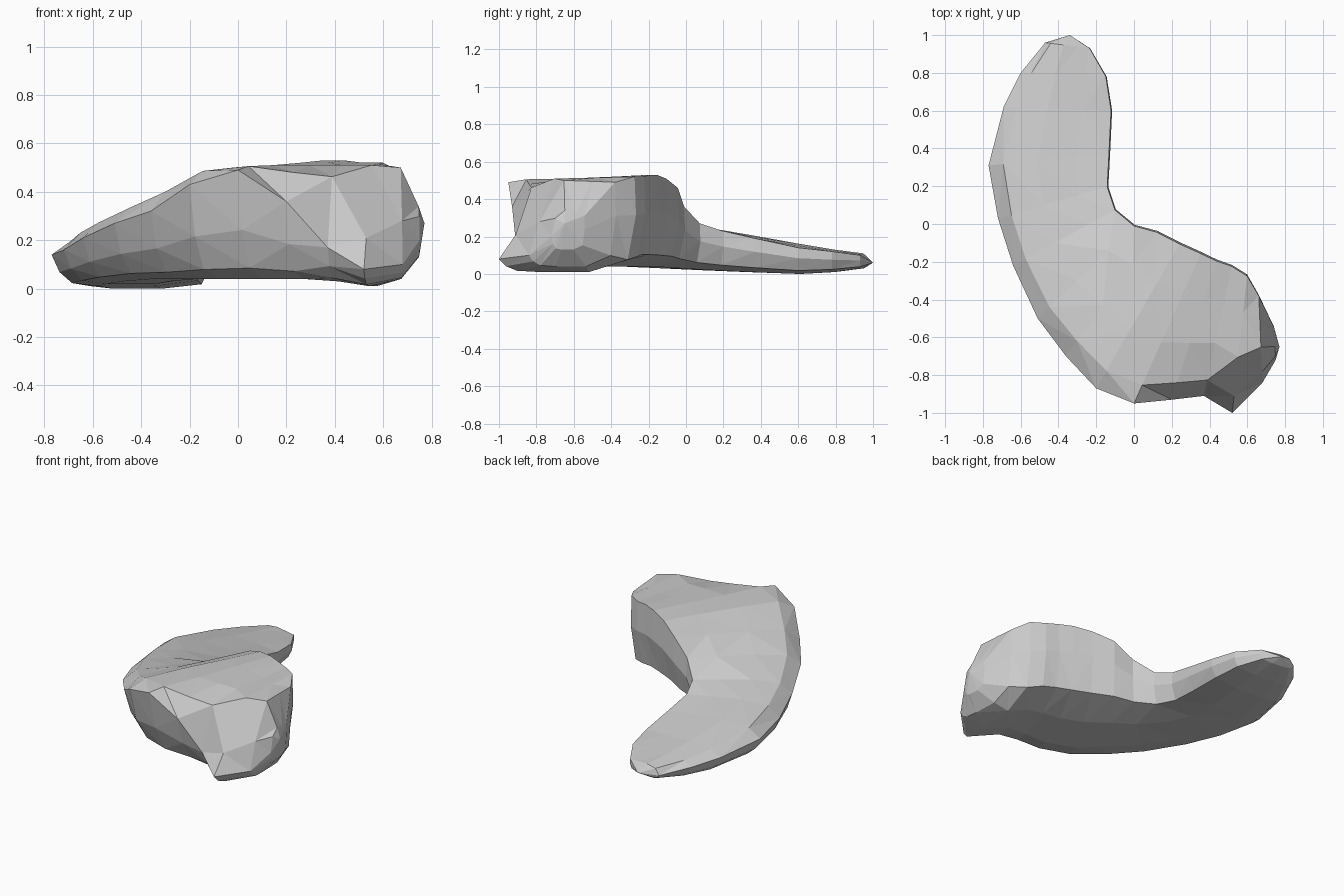
import bpy
import bmesh
from mathutils import Vector

default_cube = bpy.data.objects.get("Cube")
if default_cube:
    bpy.data.objects.remove(default_cube, do_unlink=True)


def make_material(name, value):
    material = bpy.data.materials.new(name)
    material.use_nodes = True
    colour = (value, value, value, 1)
    material.diffuse_color = colour
    material.node_tree.nodes["Principled BSDF"].inputs["Base Color"].default_value = colour
    return material


# Stations along the crescent, from the thin tail to the tall blunt end:
# outer edge (x, y), inner edge (x, y), outer / crown / inner heights,
# underside, and how full the shoulder is (low makes a sloping foot)
stations = [
    (-.47, .96, -.23, .93, .06, .11, .1, .03, .8),
    (-.6, .8, -.14, .78, .09, .13, .12, .01, .8),
    (-.69, .62, -.11, .6, .11, .16, .14, 0, .8),
    (-.77, .31, -.12, .37, .14, .21, .19, .01, .8),
    (-.72, .03, -.13, .2, .16, .25, .23, .02, .8),
    (-.64, -.22, -.09, .08, .21, .29, .27, .03, .8),
    (-.51, -.5, .01, 0, .27, .35, .36, .04, .8),
    (-.36, -.7, .13, -.03, .32, .42, .46, .04, .8),
    (-.2, -.87, .25, -.09, .43, .5, .51, .04, .8),
    (0, -.95, .36, -.14, .49, .51, .53, .04, .8),
    (.2, -.93, .44, -.18, .36, .51, .53, .04, .8),
    (.37, -.91, .52, -.21, .17, .51, .52, .03, .86),
    (.52, -1, .6, -.26, .08, .51, .52, .01, .3),
    (.68, -.84, .66, -.37, .1, .5, .49, .04, .45),
    (.75, -.72, .74, -.54, .2, .34, .31, .13, .7),
]


def cross_section(ox, oy, ix, iy, z_outer, z_crown, z_inner, z_base, fullness):
    """Closed ring: across the top, down the inner wall, back underneath."""
    outer, inner = Vector((ox, oy, 0)), Vector((ix, iy, 0))

    def rise(top, amount):
        return z_base + (top - z_base) * amount

    shape = [
        (0, z_outer),
        (.12, z_outer + (z_crown - z_outer) * fullness),
        (.4, z_crown),
        (.72, (z_crown + z_inner) / 2),
        (.98, z_inner),
        (.99, rise(z_inner, .6)),
        (.93, rise(z_inner, .13)),
        (.65, z_base),
        (.3, z_base),
        (.13, rise(z_outer, .1)),
        (.05, rise(z_outer, .45)),
    ]
    return [outer.lerp(inner, across) + Vector((0, 0, z)) for across, z in shape]


# Loft the rings into one faceted stone
bm = bmesh.new()
rings = [[bm.verts.new(p) for p in cross_section(*s)] for s in stations]
for first, second in zip(rings, rings[1:]):
    count = len(first)
    for i in range(count):
        j = (i + 1) % count
        bm.faces.new((first[i], first[j], second[j], second[i]))


# Close each end with a fan to a blunt point
def close_end(ring, point):
    tip = bm.verts.new(point)
    for i, vert in enumerate(ring):
        bm.faces.new((vert, ring[(i + 1) % len(ring)], tip))


close_end(rings[0], (-.34, 1, .06))
close_end(rings[-1], (.77, -.65, .27))

bmesh.ops.triangulate(bm, faces=bm.faces[:], quad_method="SHORT_EDGE")
bmesh.ops.recalc_face_normals(bm, faces=bm.faces[:])

mesh = bpy.data.meshes.new("crescent_rock")
bm.to_mesh(mesh)
bm.free()
mesh.materials.append(make_material("light grey stone", .6))
rock = bpy.data.objects.new("crescent_rock", mesh)
bpy.context.scene.collection.objects.link(rock)
